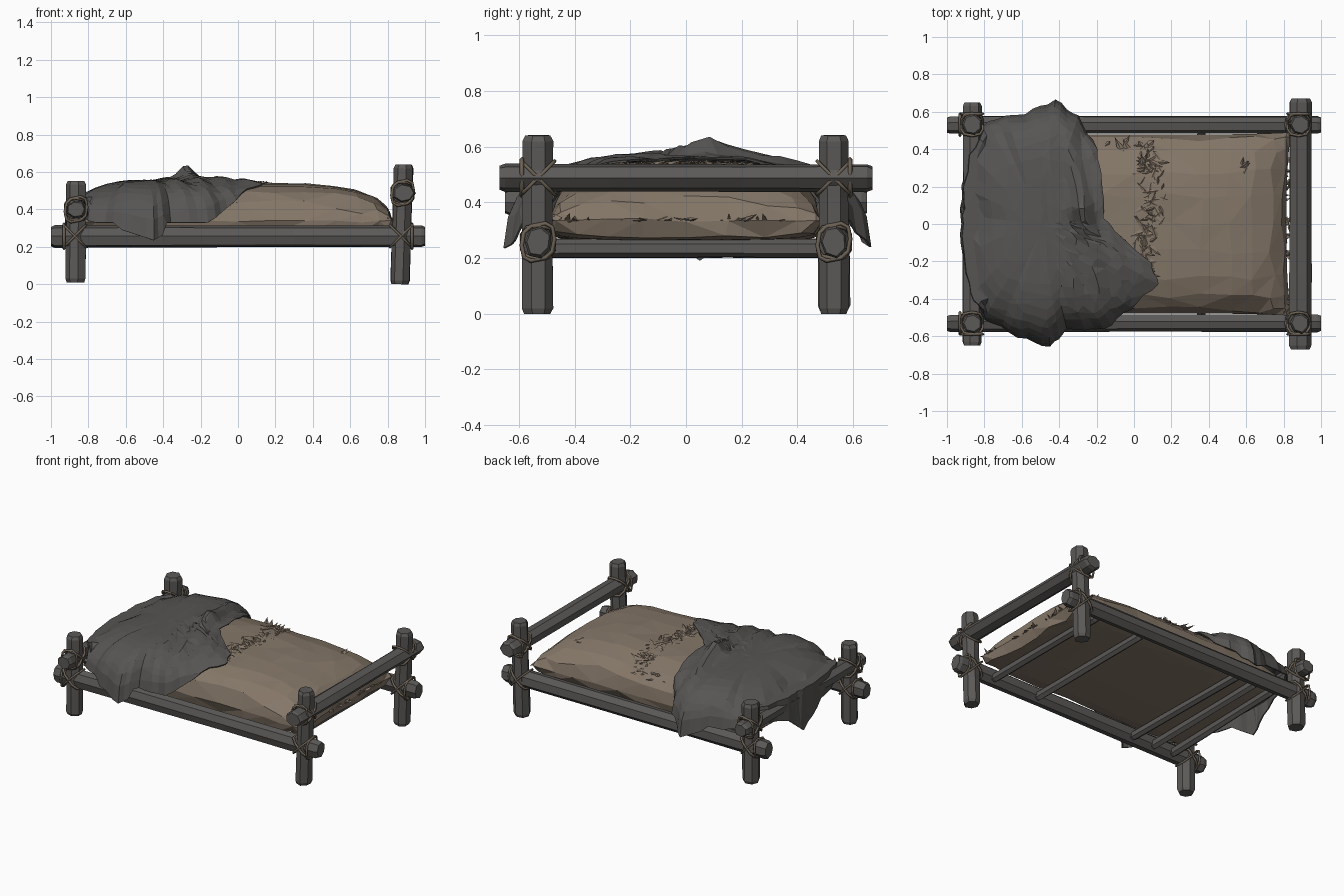
import bpy, bmesh, math, random
from mathutils import Vector

if "Cube" in bpy.data.objects:
    bpy.data.objects.remove(bpy.data.objects["Cube"])

random.seed(4)
R = random.uniform


def material(name, rgb):
    m = bpy.data.materials.new(name)
    m.diffuse_color = (*rgb, 1)
    m.use_nodes = True
    m.node_tree.nodes["Principled BSDF"].inputs["Base Color"].default_value = m.diffuse_color
    return m


WOOD = material("grey wood", (0.105, 0.101, 0.096))
CLOTH = material("dark grey cloth", (0.094, 0.091, 0.087))
SACK = material("tan sackcloth", (0.235, 0.185, 0.140))
ROPE = material("brown rope", (0.150, 0.122, 0.090))


def finish(bm, name, mat):
    bmesh.ops.recalc_face_normals(bm, faces=bm.faces[:])
    me = bpy.data.meshes.new(name)
    bm.to_mesh(me)
    bm.free()
    me.materials.append(mat)
    ob = bpy.data.objects.new(name, me)
    bpy.context.collection.objects.link(ob)
    return ob


def beam(name, p0, p1, w, h, sides=7, rough=0.06):
    """Rough hewn log with chamfered ends; w, h are half sizes."""
    p0, p1 = Vector(p0), Vector(p1)
    d = (p1 - p0).normalized()
    a = (Vector((0, 1, 0)) if abs(d.z) > 0.7 else Vector((0, 0, 1))).cross(d).normalized()
    b = d.cross(a)
    length = (p1 - p0).length
    bm = bmesh.new()
    rings = []
    stops = [(0, .86), (.02 / length, 1), (.3, 1), (.65, .97), (1 - .02 / length, 1), (1, .84)]
    shape = [R(1 - rough, 1 + rough) for _ in range(sides)]
    for t, s in stops:
        ring = []
        for i in range(sides):
            ang = 2 * math.pi * (i + .5) / sides
            k = s * shape[i] * R(.96, 1.04) * 1.03
            ring.append(bm.verts.new(p0.lerp(p1, t) + a * math.cos(ang) * w * k + b * math.sin(ang) * h * k))
        rings.append(ring)
    for r0, r1 in zip(rings, rings[1:]):
        for i in range(sides):
            j = (i + 1) % sides
            bm.faces.new((r0[i], r0[j], r1[j], r1[i]))
    bm.faces.new(rings[0])
    bm.faces.new(rings[-1])
    return finish(bm, name, WOOD)


def rope_loop(c, u, v, ru, rv, thick=.008):
    """Closed lashing around centre c in the plane of u and v."""
    cu = bpy.data.curves.new("rope_lashing", 'CURVE')
    cu.dimensions = '3D'
    cu.bevel_depth = thick
    cu.bevel_resolution = 0
    sp = cu.splines.new('POLY')
    n = 10
    sp.points.add(n - 1)
    for i in range(n):
        t = 2 * math.pi * i / n
        f = lambda q: math.copysign(abs(q) ** .7, q)
        sp.points[i].co = (*(c + u * f(math.cos(t)) * ru + v * f(math.sin(t)) * rv), 1)
    sp.use_cyclic_u = True
    cu.materials.append(ROPE)
    ob = bpy.data.objects.new("rope_lashing", cu)
    bpy.context.collection.objects.link(ob)


X, Y, Z = Vector((1, 0, 0)), Vector((0, 1, 0)), Vector((0, 0, 1))


def lash(c, along, across, out):
    """Crossed lashing on the joint and a ring round the rail stub."""
    for s in (1, -1):
        d = (along + Z * s).normalized()
        rope_loop(c, d, across, .084, .060)
    rope_loop(c + along * out * .058, (across + Z * .2).normalized(), Z, .060, .064)


# Frame: posts, long rails, end rails and their lashings
for sy in (-1, 1):
    y = .531 * sy
    beam("low_post", (-.868, y, 0.01), (-.865, y, .552), .054, .054)
    beam("tall_post", (.868, y, 0), (.888, y, .64), .052, .054)
    beam("side_rail", (-1, y, .257), (1, y, .258), .048, .058)
    for sx in (-1, 1):
        lash(Vector((.872 * sx, y, .257)), X, Y, sx)
        lash(Vector((.88 if sx > 0 else -.866, y, .488 if sx > 0 else .4)), Y, X, sy)
beam("head_rail", (.886, -.67, .487), (.886, .67, .487), .058, .048)
beam("foot_rail", (-.866, -.65, .4), (-.866, .65, .4), .053, .046)
for x in (.70, .36, -.42, -.56, -.72):
    beam("slat", (x + R(-.02, .02), -.5, .234), (x + R(-.02, .02), .5, .234), .025, .032, 6)


# Mattress: pillow shape with a seam at z = 0.335
def bulge(x, y):
    u, v = min(1, abs(x) / .83), min(1, abs(y) / .485)
    return math.sqrt(max(0, (1 - u ** 4) * (1 - v ** 4)))


def mattress_top(x, y):
    return .335 + .205 * bulge(x, y)


bm = bmesh.new()
nx, ny = 14, 10
sheets = []
for top in (True, False):
    grid = []
    for i in range(nx + 1):
        row = []
        for j in range(ny + 1):
            u = math.sin((2 * i / nx - 1) * math.pi / 2 * .999)
            v = math.sin((2 * j / ny - 1) * math.pi / 2 * .999)
            rim = i in (0, nx) or j in (0, ny)
            jit = 0 if rim else .018
            # edges pinch in slightly between the corners
            x = u * (.815 + .025 * abs(v) ** 3) + R(-jit, jit)
            y = v * (.478 + .012 * abs(u) ** 4) + R(-jit, jit)
            if rim and not top:
                row.append(sheets[0][i][j])
                continue
            z = mattress_top(x, y) + R(-.006, .004) if top else .335 - .08 * bulge(x, y) ** .3
            if rim:
                z = .335 + R(-.008, .008)
            row.append(bm.verts.new((x, y, z)))
        grid.append(row)
    sheets.append(grid)
    for i in range(nx):
        for j in range(ny):
            bm.faces.new((grid[i][j], grid[i + 1][j], grid[i + 1][j + 1], grid[i][j + 1]))
bmesh.ops.triangulate(bm, faces=bm.faces[:])
mattress = finish(bm, "mattress", SACK)

# Torn straw tufts: ragged patch across the top, small tear, end seam
bm = bmesh.new()


def shard(x, y, z, size, lift):
    a = R(0, 6.28)
    d = Vector((math.cos(a), math.sin(a), 0)) * size
    n = Vector((-d.y, d.x, 0)) * .28
    p = Vector((x, y, z))
    vs = [bm.verts.new(q) for q in (p - n, p + n, p - d * .4 + Z * lift * .4, p + d + Z * lift)]
    for f in ((0, 1, 2), (0, 1, 3), (0, 2, 3), (1, 2, 3)):
        bm.faces.new([vs[k] for k in f])


for _ in range(130):
    y = R(-.3, .45)
    x = .08 + .03 * math.sin(9 * y) + R(-.06, .06) - (R(0, .2) if y > .38 else 0)
    shard(x, y, mattress_top(x, y) - .004, R(.03, .065), R(.006, .018))
for _ in range(7):
    shard(.59 + R(-.02, .02), .3 + R(-.03, .03), mattress_top(.59, .3) - .004, .035, .01)
for _ in range(40):
    shard(.815 + R(-.01, .015), R(-.46, .46), .335, R(.02, .045), R(-.015, .03))
finish(bm, "straw_tufts", SACK)

# Blanket: rim outline (x, y, z) draped over mattress and low end rail
RIM = [(.13, -.32, .52), (.09, -.21, .545), (-.08, -.06, .555), (-.16, .03, .56),
       (-.17, .22, .555), (-.2, .4, .48), (-.3, .57, .34), (-.42, .66, .24),
       (-.58, .59, .31), (-.78, .55, .35), (-.88, .38, .36), (-.915, .2, .31),
       (-.925, .05, .19), (-.92, -.15, .33), (-.88, -.38, .36), (-.8, -.5, .34),
       (-.62, -.6, .29), (-.45, -.655, .235), (-.36, -.56, .29), (-.16, -.56, .33),
       (-.02, -.45, .43)]
C = Vector((-.5, 0, 0))


def crown(x, y):
    ridge = .08 * math.exp(-((x + .27 + .2 * (y - .08)) / .08) ** 2) * math.exp(-abs(y - .08) / .12)
    flap = .015 * math.exp(-((y + .18 + .45 * (x + .1)) / .09) ** 2) if x > -.2 else 0
    # sharp creases fanning across the gathered part
    zone = max(0, min(1, (x + .5) * 6)) * min(1, max(0, (.1 - x) * 6))
    wave = abs(((x + .2 * y) / .13) % 1 * 2 - 1) * 2 - 1
    return .553 - .02 * max(0, min(1, (-.6 - x) * 5)) + ridge + flap + .016 * wave * zone


bm = bmesh.new()
sub = 4
pts = []
for k in range(len(RIM)):
    p, q = Vector(RIM[k]), Vector(RIM[(k + 1) % len(RIM)])
    pts += [p.lerp(q, t / sub) for t in range(sub)]
levels = [.12, .22, .32, .42, .52, .61, .7, .78, .85, .9, .94, .975, 1]
rings = []
for s in levels:
    ring = []
    for i, p in enumerate(pts):
        w = 1 + .012 * math.sin(i * 1.9) * s ** 4
        x, y = C.x + (p.x - C.x) * s * w, p.y * s * w
        power = 3.2 if p.x < -.7 else 5
        z = p.z + (crown(x, y) - p.z) * math.sqrt(1 - s ** power)
        # rest on the mattress, end rail and side rails, hang free outside
        if abs(y) < .485 and abs(x) < .82:
            z = max(z, mattress_top(x, y) + .012)
        if -.915 < x < -.8 and s < .99 and abs(y) < .48:
            z = max(z, .462)
        if .46 < abs(y) < .59:
            z = max(z, .328)
        ring.append(bm.verts.new((x, y, z)))
    rings.append(ring)
n = len(pts)
for r0, r1 in zip(rings, rings[1:]):
    for i in range(n):
        bm.faces.new((r0[i], r0[(i + 1) % n], r1[(i + 1) % n], r1[i]))
mid = bm.verts.new((C.x, C.y, .555))
for i in range(n):
    bm.faces.new((mid, rings[0][i], rings[0][(i + 1) % n]))
blanket = finish(bm, "blanket", CLOTH)
dec = blanket.modifiers.new("facets", 'DECIMATE')
dec.ratio = .4
sol = blanket.modifiers.new("thickness", 'SOLIDIFY')
sol.thickness = .008
sol.offset = 0
